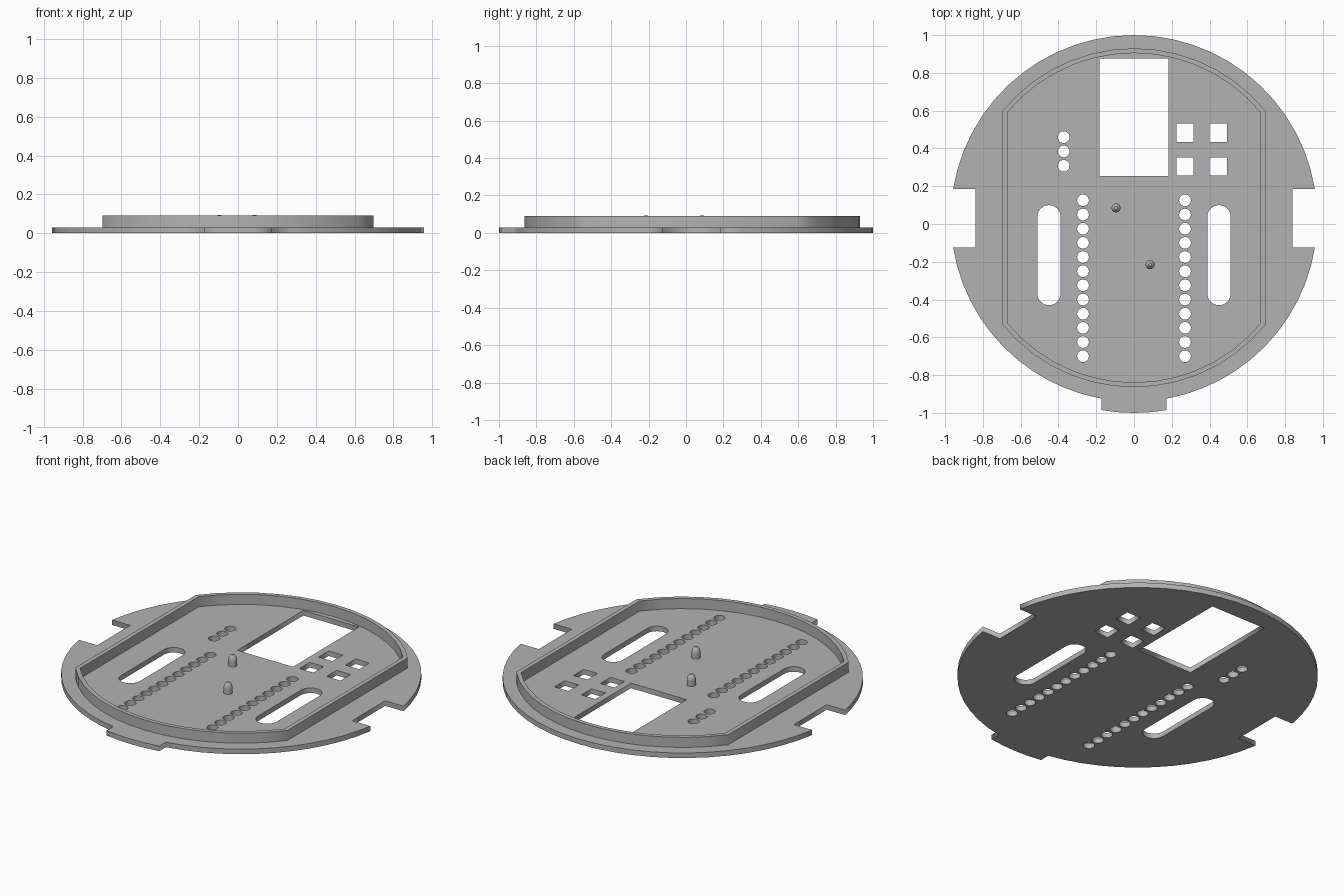
import bpy
from math import sin, cos, pi, asin, acos, sqrt

if "Cube" in bpy.data.objects:
    bpy.data.objects.remove(bpy.data.objects["Cube"])

CY = 0.03        # centre of the round outline
PLATE = 0.03     # plate thickness
TOP = 0.09       # top of the rim

grey = bpy.data.materials.new("plain grey")
grey.use_nodes = True
grey.diffuse_color = (0.45, 0.45, 0.45, 1)
grey.node_tree.nodes["Principled BSDF"].inputs["Base Color"].default_value = (0.45, 0.45, 0.45, 1)


def arc(cx, cy, r, start, end, n):
    return [(cx + r * cos(start + (end - start) * i / n),
             cy + r * sin(start + (end - start) * i / n)) for i in range(n + 1)]


def circle(cx, cy, r, n=24):
    return arc(cx, cy, r, 0, 2 * pi, n)[:-1]


def rect(cx, cy, w, h):
    return [(cx + sx * w / 2, cy + sy * h / 2)
            for sx, sy in ((-1, -1), (1, -1), (1, 1), (-1, 1))]


def slot(cx, y0, y1, r):
    return arc(cx, y1 - r, r, 0, pi, 12) + arc(cx, y0 + r, r, pi, 2 * pi, 12)


def sheet(name, loops, z0, z1):
    """Extrude a flat outline with holes into a solid mesh."""
    curve = bpy.data.curves.new(name, "CURVE")
    curve.dimensions = "2D"
    curve.fill_mode = "BOTH"
    curve.extrude = (z1 - z0) / 2
    for pts in loops:
        spline = curve.splines.new("POLY")
        spline.points.add(len(pts) - 1)
        for p, (x, y) in zip(spline.points, pts):
            p.co = (x, y, 0, 1)
        spline.use_cyclic_u = True
    curve.materials.append(grey)
    obj = bpy.data.objects.new(name, curve)
    obj.location.z = (z0 + z1) / 2
    bpy.context.collection.objects.link(obj)
    bpy.ops.object.select_all(action="DESELECT")
    obj.select_set(True)
    bpy.context.view_layer.objects.active = obj
    bpy.ops.object.convert(target="MESH")


# Round plate outline: side notches and a front tab
R, TAB_R, TAB_X, NOTCH_X, NOTCH_Y = 0.97, 1.03, 0.173, 0.838, 0.155
a = asin(NOTCH_Y / R)
t = asin(TAB_X / R)
u = asin(TAB_X / TAB_R)
outline = arc(0, CY, R, a, pi - a, 26)
outline += [(-NOTCH_X, CY + NOTCH_Y), (-NOTCH_X, CY - NOTCH_Y)]
outline += arc(0, CY, R, pi + a, 1.5 * pi - t, 12)
outline += arc(0, CY, TAB_R, 1.5 * pi - u, 1.5 * pi + u, 4)
outline += arc(0, CY, R, 1.5 * pi + t, 2 * pi - a, 12)
outline += [(NOTCH_X, CY - NOTCH_Y), (NOTCH_X, CY + NOTCH_Y)]

# Openings in the plate
holes = [rect(0, 0.565, 0.366, 0.62)]
for x in (-0.27, 0.27):
    holes += [circle(x, 0.125 - 0.075 * i, 0.031) for i in range(12)]
holes += [circle(-0.372, 0.46 - 0.076 * i, 0.031) for i in range(3)]
holes += [slot(x, -0.43, 0.1, 0.062) for x in (-0.45, 0.45)]
holes += [rect(x, y, 0.092, 0.096) for x in (0.27, 0.447) for y in (0.483, 0.305)]
sheet("base_plate", [outline] + holes, 0, PLATE)


# Raised rim: circle with flattened sides
def flat_sided(r, x):
    b = acos(x / r)
    return arc(0, CY + 0.003, r, b, pi - b, 14) + arc(0, CY + 0.003, r, pi + b, 2 * pi - b, 14)


sheet("raised_rim", [flat_sided(0.897, 0.697), flat_sided(0.872, 0.671)], PLATE, TOP)

# Bullet-shaped locating pins, revolved from a profile
profile = [(0.024, PLATE - 0.005), (0.024, 0.066), (0.021, 0.078), (0.015, 0.088), (0.008, 0.094)]
N = 16
for name, px, py in (("rear_pin", -0.095, 0.085), ("front_pin", 0.085, -0.215)):
    verts = [(r * cos(2 * pi * k / N), r * sin(2 * pi * k / N), z)
             for r, z in profile for k in range(N)]
    faces = [(j * N + k, j * N + (k + 1) % N, (j + 1) * N + (k + 1) % N, (j + 1) * N + k)
             for j in range(len(profile) - 1) for k in range(N)]
    faces.append(tuple(range(len(verts) - N, len(verts))))
    faces.append(tuple(reversed(range(N))))
    mesh = bpy.data.meshes.new(name)
    mesh.from_pydata(verts, [], faces)
    mesh.materials.append(grey)
    pin = bpy.data.objects.new(name, mesh)
    pin.location = (px, py, 0)
    bpy.context.collection.objects.link(pin)
